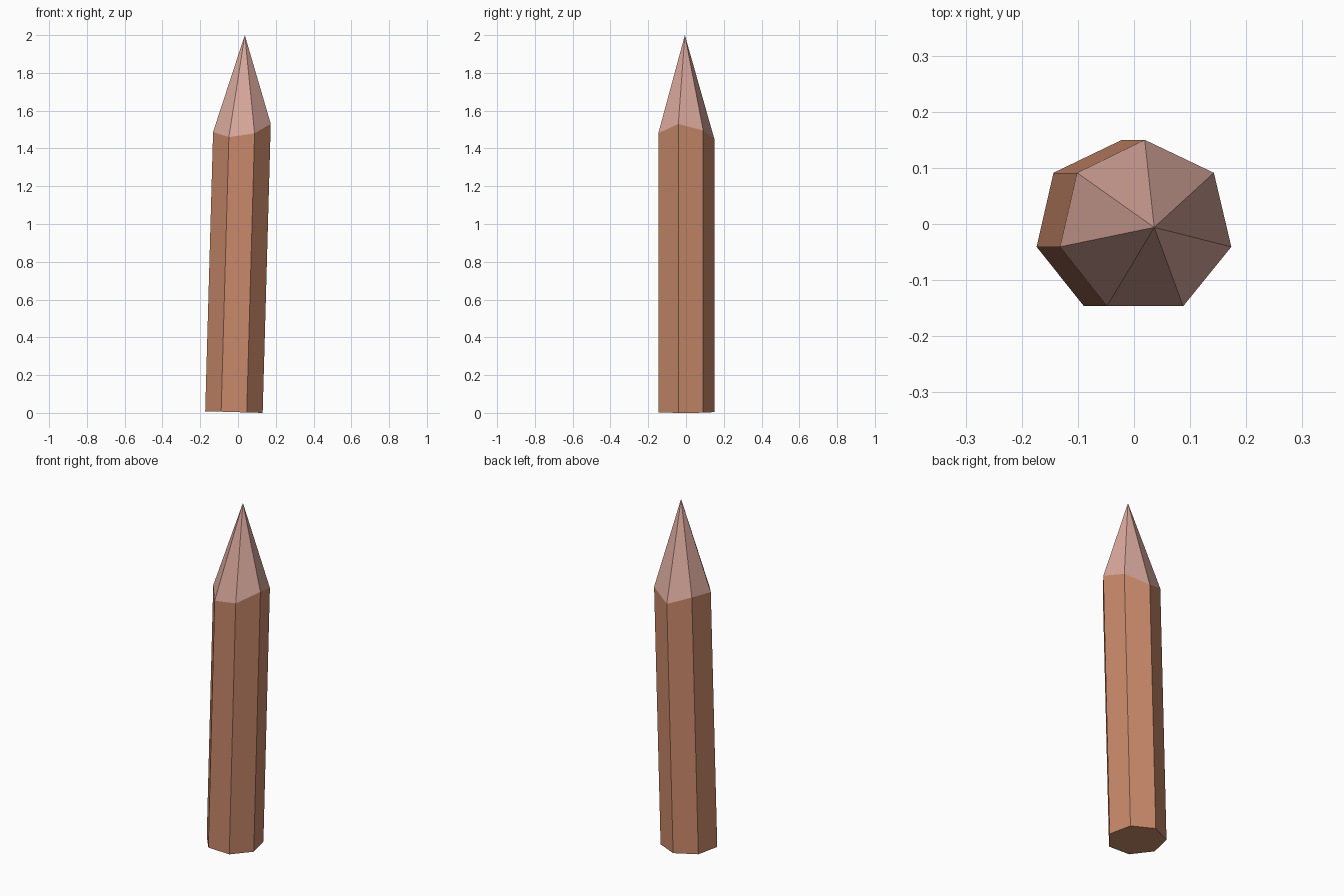
import bpy
from math import sin, cos, pi

if "Cube" in bpy.data.objects:
    bpy.data.objects.remove(bpy.data.objects["Cube"])

SIDES, R = 7, 0.156
LEAN = 0.028                      # sideways drift of the axis per unit height


def axis_x(z):
    return -0.0215 + LEAN * z


def ring_point(i, z):
    a = pi / 2 - 2 * pi * i / SIDES          # clockwise from the back corner
    return (axis_x(z) + R * cos(a), -0.006 + R * sin(a), z)


def make(name, verts, faces, color):
    mesh = bpy.data.meshes.new(name)
    mesh.from_pydata(verts, [], faces)
    mesh.update()
    mat = bpy.data.materials.new(name + "_color")
    mat.diffuse_color = (*color, 1)
    mat.use_nodes = True
    mat.node_tree.nodes["Principled BSDF"].inputs["Base Color"].default_value = mat.diffuse_color
    mesh.materials.append(mat)
    obj = bpy.data.objects.new(name, mesh)
    bpy.context.collection.objects.link(obj)
    return obj


# uneven carved rim where the shaft meets the point
rim_z = [1.45, 1.495, 1.53, 1.48, 1.46, 1.487, 1.497]
rim = [ring_point(i, z) for i, z in enumerate(rim_z)]

# foot, cut square to the leaning axis
foot = []
for i in range(SIDES):
    x, y, _ = ring_point(i, 0)
    foot.append((x, y, 0.0037 - LEAN * x))

# shaft: seven side faces and the base
N = SIDES
sides = [(i, i + N, (i + 1) % N + N, (i + 1) % N) for i in range(N)]
sides = [tuple(reversed(f)) for f in sides]
make("shaft", foot + rim, sides + [tuple(range(N))], (0.58, 0.25, 0.145))

# sharpened tip
tip = (0.036, -0.006, 2.0)
make("tip", rim + [tip], [((i + 1) % N, i, N) for i in range(N)], (0.69, 0.39, 0.33))
